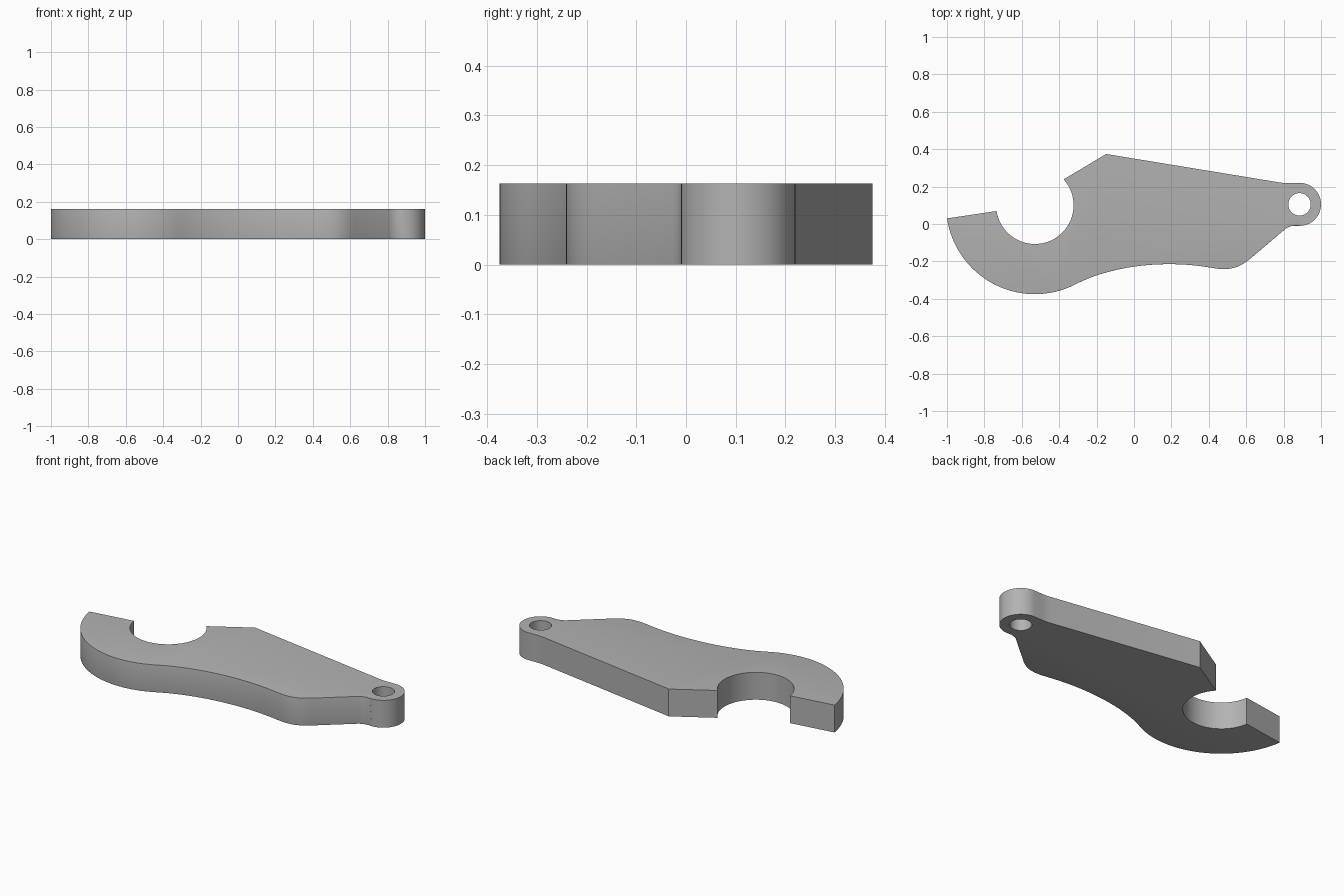
import bpy, bmesh
from math import radians, cos, sin
from mathutils import Vector
from mathutils.geometry import interpolate_bezier

cube = bpy.data.objects.get("Cube")
if cube:
    bpy.data.objects.remove(cube, do_unlink=True)

THICK = 0.163
HOOK, EYE = (-0.53, 0.10), (0.885, 0.105)

steel = bpy.data.materials.new("grey steel")
steel.use_nodes = True
grey = (0.45, 0.45, 0.45, 1)
steel.diffuse_color = grey
steel.node_tree.nodes["Principled BSDF"].inputs["Base Color"].default_value = grey


def arc(center, r, start, end, steps):
    angles = [radians(start + (end - start) * i / steps) for i in range(steps + 1)]
    return [(center[0] + r * cos(a), center[1] + r * sin(a)) for a in angles]


def bezier(a, b, c, d, steps):
    return [tuple(p) for p in interpolate_bezier(*map(Vector, (a, b, c, d)), steps)]


# Outline, anticlockwise: outer hook, wavy belly, pivot eye, straight back, throat
outer = arc(HOOK, 0.475, 188.5, 298, 36)
belly = bezier(outer[-1], (-0.12, -0.225), (0.16, -0.188), (0.42, -0.235), 20)[1:]
belly += bezier((0.42, -0.235), (0.51, -0.25), (0.56, -0.237), (0.62, -0.187), 10)[1:]
belly += bezier((0.81, -0.026), (0.83, -0.012), (0.85, -0.008), (0.875, -0.0095), 5)
eye = arc(EYE, 0.115, -88, 90, 28)
back = bezier((0.84, 0.219), (0.82, 0.218), (0.80, 0.219), (0.78, 0.222), 4)
back += [(-0.135, 0.372), (-0.148, 0.375)]
throat = arc(HOOK, 0.207, 42, -171.5, 40)
outline = outer + belly + eye + back + throat

bm = bmesh.new()
bottom = bm.faces.new([bm.verts.new((x, y, 0)) for x, y in outline])
ring = list(bottom.verts)
solid = bmesh.ops.extrude_face_region(bm, geom=[bottom])
top = [v for v in solid["geom"] if isinstance(v, bmesh.types.BMVert)]
bmesh.ops.translate(bm, vec=(0, 0, THICK), verts=top)
bmesh.ops.recalc_face_normals(bm, faces=bm.faces)

# Rounded rims on hook and belly, fading out toward the hook tip
weights = bm.edges.layers.float.new("bevel_weight_edge")
front = len(outer) + len(belly) - 1
bm.verts.ensure_lookup_table()
top_at = {(round(v.co.x, 5), round(v.co.y, 5)): v for v in bm.verts if v.co.z > 0}
low_at = {(round(v.co.x, 5), round(v.co.y, 5)): v for v in bm.verts if v.co.z == 0}
keys = [(round(x, 5), round(y, 5)) for x, y in outline]
for lookup in (top_at, low_at):
    by_near = lambda k: min(lookup.values(), key=lambda v: (v.co.xy - Vector(k)).length)
    for i in range(front):
        e = bm.edges.get((by_near(keys[i]), by_near(keys[i + 1])))
        if e:
            e[weights] = min(1, 0.15 + 0.85 * i / len(outer))
mesh = bpy.data.meshes.new("hook_lever")
bm.to_mesh(mesh)
bm.free()
mesh.materials.append(steel)
lever = bpy.data.objects.new("hook_lever", mesh)
bpy.context.collection.objects.link(lever)

# Pivot hole
bpy.ops.mesh.primitive_cylinder_add(vertices=40, radius=0.06, depth=1,
                                    location=(*EYE, THICK / 2))
cutter = bpy.context.object
cutter.name = "pivot_hole_cutter"
cutter.hide_render = True
cutter.data.materials.append(steel)

bpy.ops.object.select_all(action="DESELECT")
lever.select_set(True)
bpy.context.view_layer.objects.active = lever
bevel = lever.modifiers.new("rounded_rim", "BEVEL")
bevel.limit_method = "WEIGHT"
bevel.width = 0.018
bevel.segments = 4
hole = lever.modifiers.new("pivot_hole", "BOOLEAN")
hole.operation = "DIFFERENCE"
hole.solver = "EXACT"
hole.object = cutter
for name in ("rounded_rim", "pivot_hole"):
    bpy.ops.object.modifier_apply(modifier=name)
bpy.data.objects.remove(cutter, do_unlink=True)
bpy.ops.object.shade_smooth_by_angle(angle=radians(30))
